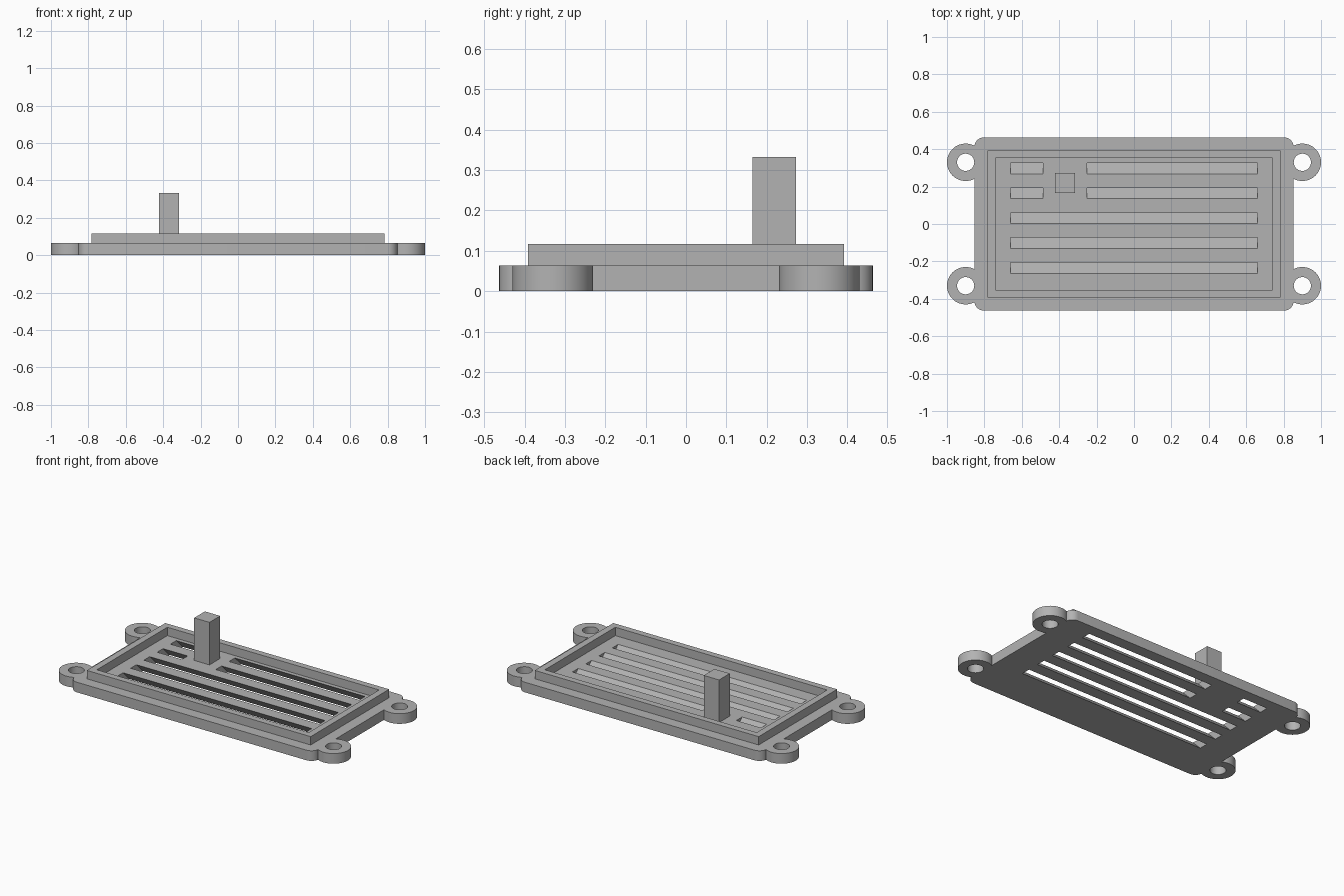
import bpy, bmesh
from math import pi, sin, cos
from mathutils import Matrix

cube = bpy.data.objects.get("Cube")
if cube:
    bpy.data.objects.remove(cube, do_unlink=True)

PLATE_H, RIM_H, POST_H = 0.064, 0.117, 0.333

grey = bpy.data.materials.new("plain grey")
grey.use_nodes = True
COLOR = (0.45, 0.45, 0.45, 1)
grey.diffuse_color = COLOR
grey.node_tree.nodes["Principled BSDF"].inputs["Base Color"].default_value = COLOR


def prism(name, points, z0, z1, shift=0.0):
    """Extrude a plan outline from z0 to z1, shifting the top along y."""
    bm = bmesh.new()
    low = [bm.verts.new((x, y, z0)) for x, y in points]
    high = [bm.verts.new((x, y + shift, z1)) for x, y in points]
    bm.faces.new(low[::-1])
    bm.faces.new(high)
    n = len(points)
    for i in range(n):
        j = (i + 1) % n
        bm.faces.new((low[i], low[j], high[j], high[i]))
    bmesh.ops.recalc_face_normals(bm, faces=bm.faces)
    mesh = bpy.data.meshes.new(name)
    bm.to_mesh(mesh)
    bm.free()
    mesh.materials.append(grey)
    obj = bpy.data.objects.new(name, mesh)
    bpy.context.scene.collection.objects.link(obj)
    return obj


def rect(x0, x1, y0, y1):
    return [(x0, y0), (x1, y0), (x1, y1), (x0, y1)]


def disc(cx, cy, r, n=64):
    return [(cx + r * cos(2 * pi * i / n), cy + r * sin(2 * pi * i / n)) for i in range(n)]


def rounded_rect(hx, hy, r, steps=8):
    points = []
    for k, (sx, sy) in enumerate(((1, 1), (-1, 1), (-1, -1), (1, -1))):
        for i in range(steps + 1):
            a = (k + i / steps) * pi / 2
            points.append((sx * (hx - r) + r * cos(a), sy * (hy - r) + r * sin(a)))
    return points


def combine(target, tools, operation):
    """Apply a boolean with each tool, then discard the tools."""
    for tool in tools:
        mod = target.modifiers.new("cut", 'BOOLEAN')
        mod.operation, mod.solver, mod.object = operation, 'EXACT', tool
    bpy.context.view_layer.update()
    graph = bpy.context.evaluated_depsgraph_get()
    mesh = bpy.data.meshes.new_from_object(target.evaluated_get(graph))
    target.modifiers.clear()
    target.data = mesh
    for tool in tools:
        bpy.data.objects.remove(tool, do_unlink=True)


# Base plate with four round mounting lugs
plate = prism("base_plate", rounded_rect(0.853, 0.463, 0.05), 0, PLATE_H)
corners = [(sx * 0.9, sy * 0.33) for sx in (-1, 1) for sy in (-1, 1)]
combine(plate, [prism("lug", disc(x, y, 0.1), 0, PLATE_H) for x, y in corners], 'UNION')

# Screw holes and vent slots slanting through the plate at 45 degrees
cutters = [prism("hole", disc(x, y, 0.046), -0.1, 0.2) for x, y in corners]
for row in range(5):
    y = 0.297 - row * 0.133
    spans = [(-0.66, -0.487), (-0.25, 0.66)] if row < 2 else [(-0.66, 0.66)]
    over = 0.03
    for x0, x1 in spans:
        outline = rect(x0, x1, y - 0.029 + PLATE_H + over, y + 0.029 + PLATE_H + over)
        cutters.append(prism("slot", outline, -over, PLATE_H + over, -PLATE_H - 2 * over))
combine(plate, cutters, 'DIFFERENCE')

# Raised rectangular rim
rim = prism("rim", rect(-0.783, 0.783, -0.392, 0.392), PLATE_H, RIM_H)
combine(rim, [prism("rim_opening", rect(-0.741, 0.741, -0.352, 0.352), 0, 0.2)], 'DIFFERENCE')

# Square post standing on the floor
post = prism("post", rect(-0.422, -0.315, 0.165, 0.272), PLATE_H, POST_H)

# Smooth the round lugs and holes, keeping hard edges
bpy.ops.object.select_all(action='DESELECT')
plate.select_set(True)
bpy.context.view_layer.objects.active = plate
bpy.ops.object.shade_smooth_by_angle(angle=pi / 6)
